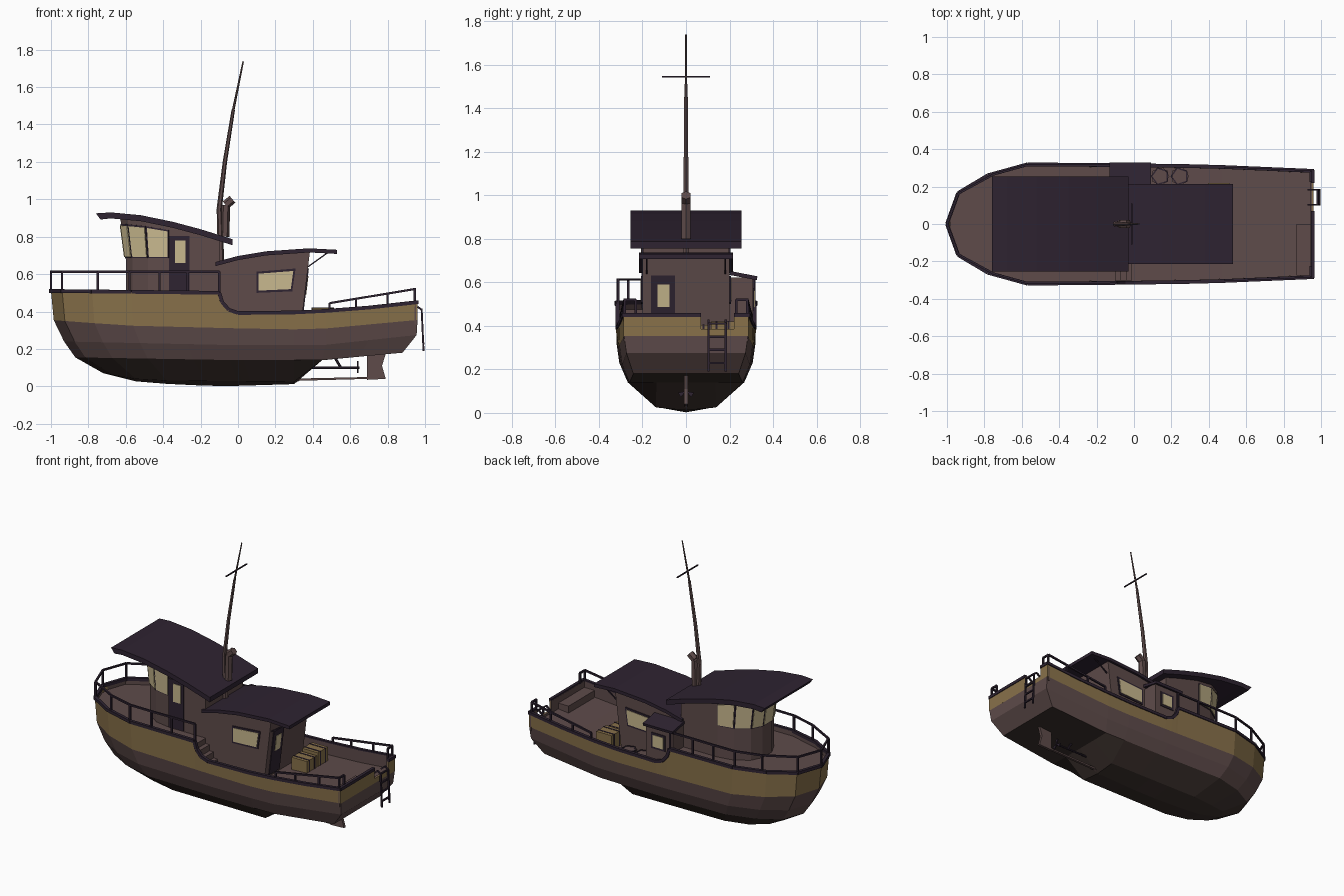
import bpy, bmesh, math
from mathutils import Vector as V

if "Cube" in bpy.data.objects:
    bpy.data.objects.remove(bpy.data.objects["Cube"])

def mat(name, h):
    m = bpy.data.materials.new(name)
    c = [int(h[i:i + 2], 16) / 255 for i in (0, 2, 4)]
    m.diffuse_color = [x / 12.92 if x < .04 else ((x + .055) / 1.055) ** 2.4 for x in c] + [1]
    m.use_nodes = True
    m.node_tree.nodes["Principled BSDF"].inputs["Base Color"].default_value = m.diffuse_color
    return m

BROWN = mat("brown_paint", "5E4B4A")
DARK = mat("dark_trim", "2E2331")
GOLD = mat("ochre_stripe", "88714A")
BOTTOM = mat("bottom_paint", "3C312D")
GLASS = mat("cream_glass", "C8B88E")

def mesh(name, verts, faces, mats, idx=None):
    me = bpy.data.meshes.new(name)
    me.from_pydata([tuple(v) for v in verts], [], faces)
    for m in mats if isinstance(mats, list) else [mats]:
        me.materials.append(m)
    if idx:
        me.polygons.foreach_set("material_index", idx)
    bm = bmesh.new()
    bm.from_mesh(me)
    bmesh.ops.remove_doubles(bm, verts=bm.verts, dist=.0005)
    bmesh.ops.recalc_face_normals(bm, faces=bm.faces)
    bm.to_mesh(me)
    bm.free()
    o = bpy.data.objects.new(name, me)
    bpy.context.collection.objects.link(o)
    return o

def prism(name, loop_a, loop_b, m):
    n = len(loop_a)
    f = [tuple(range(n)), tuple(range(n, 2 * n))]
    f += [(i, (i + 1) % n, (i + 1) % n + n, i + n) for i in range(n)]
    return mesh(name, list(loop_a) + list(loop_b), f, m)

def extrude(name, prof, y0, y1, m):
    return prism(name, [(x, y0, z) for x, z in prof], [(x, y1, z) for x, z in prof], m)

def box(name, x0, x1, y0, y1, z0, z1, m):
    return extrude(name, [(x0, z0), (x1, z0), (x1, z1), (x0, z1)], y0, y1, m)

def plate(name, quad, u0, u1, v0, v1, off, m):
    # thin plate on part of a four-cornered wall, raised away from the boat's middle
    a, b, c, d = map(V, quad)
    q = [a.lerp(b, u).lerp(d.lerp(c, u), v) for u, v in ((u0, v0), (u1, v0), (u1, v1), (u0, v1))]
    n = (q[1] - q[0]).cross(q[3] - q[0]).normalized()
    if n.dot((q[0] + q[2]) / 2 - V((-.1, 0, .5))) < 0:
        n = -n
    return prism(name, q, [p + n * off for p in q], m)

def tube(name, paths, r, m, sides=4, r_end=None):
    vs, fs = [], []
    for path in paths:
        n = len(path) - 1
        for i in range(n):
            p, q = V(path[i]), V(path[i + 1])
            rot = (q - p).to_track_quat('Z', 'Y')
            base = len(vs)
            for pt, k in ((p, i), (q, i + 1)):
                rr = r + ((r_end or r) - r) * k / n
                vs += [pt + rot @ V((rr * math.cos(t), rr * math.sin(t), 0))
                       for t in [2 * math.pi * (j + .5) / sides for j in range(sides)]]
            fs += [tuple(range(base, base + sides)), tuple(range(base + sides, base + 2 * sides))]
            fs += [(base + j, base + (j + 1) % sides, base + sides + (j + 1) % sides, base + sides + j)
                   for j in range(sides)]
    me = mesh(name, vs, fs, m)
    return me

def interp(t, x):
    if x <= t[0][0]:
        return t[0][1]
    for (a, p), (b, q) in zip(t, t[1:]):
        if x <= b:
            return p + (q - p) * (x - a) / (b - a)
    return t[-1][1]

# Hull: rows from sheer to keel (bow x, stern x, width factor, height curve)
X = [-1, -.94, -.78, -.57, -.3, -.1, -.085, -.05, 0, .3, .47, .7, .96]
W = [(-1, 0), (-.94, .17), (-.78, .265), (-.57, .323), (0, .318), (.4, .312), (.96, .288)]
SHEER = [(-1, .51), (-.1, .5), (-.085, .45), (-.05, .41), (0, .392), (.3, .395), (.6, .41), (.96, .45)]
ROWS = [(-1, .96, 1, SHEER),
        (-.985, .96, .99, [(-1, .355), (-.6, .325), (0, .31), (.4, .303), (.96, .355)]),
        (-.93, .955, .95, [(-.93, .24), (0, .22), (.45, .22), (.96, .275)]),
        (-.87, .88, .84, [(-.87, .155), (0, .14), (.45, .14), (.88, .18)]),
        (-.72, .88, .44, [(-.72, .07), (-.5, .032), (.3, .025), (.45, .14), (.88, .18)]),
        (-.72, .88, 0, [(-.72, .07), (-.52, .02), (-.1, 0), (.3, .012), (.45, .14), (.88, .18)])]

def hull_pt(row, x, s):
    xb, xs, w, zt = row
    nx = xb + (x + 1) / 1.3 * (.3 - xb) if x < .3 else .3 + (x - .3) / .66 * (xs - .3)
    return (nx, s * interp(W, x) * w, interp(zt, nx))

vs, fs, ids = [], [], []
for s in (1, -1):
    for k in range(5):
        for a, b in zip(X, X[1:]):
            i = len(vs)
            vs += [hull_pt(ROWS[k], a, s), hull_pt(ROWS[k], b, s),
                   hull_pt(ROWS[k + 1], b, s), hull_pt(ROWS[k + 1], a, s)]
            fs.append((i, i + 1, i + 2, i + 3))
            ids.append((0, 1, 1, 2, 2)[k])
for k in (1, 2):
    i = len(vs)
    vs += [hull_pt(ROWS[k + d], .96, s) for d, s in ((0, -1), (0, 1), (1, 1), (1, -1))]
    fs.append((i, i + 1, i + 2, i + 3))
    ids.append(1)
mesh("hull", vs, fs, [GOLD, BROWN, BOTTOM], ids)

# Transom with a gate opening
for n, y0, y1, z in (("left", -.288, .07, .45), ("gate", .07, .22, .385), ("right", .22, .288, .45)):
    box("transom_" + n, .952, .96, y0, y1, .354, z, GOLD)
    box("transom_lining_" + n, .944, .952, y0, y1, .33, z, BROWN)

# Decks with inner bulwark faces; raised foredeck and low aft deck
DECK = [(0, .315), (.3, .318), (.6, .332), (.96, .37)]
vs, fs = [], []
cols = [(-.985, .475)] + [(x, .475) for x in X[1:6]] + [(x, interp(DECK, x)) for x in X[5:]]
for x, dz in cols:
    w = max(interp(W, x) - .014, .02)
    t = interp(SHEER, x)
    x = min(x, .95)
    vs += [(x, -w, max(t, dz)), (x, -w, dz), (x, w, dz), (x, w, max(t, dz))]
for i in range(len(cols) - 1):
    fs += [(4 * i + j, 4 * i + j + 1, 4 * i + j + 5, 4 * i + j + 4) for j in range(3)]
mesh("decks", vs, fs, BROWN)

# Gunwale trim
def edge(x, s, dz=0, inset=.004):
    return (x, s * max(interp(W, x) - inset, 0), interp(SHEER, x) + dz)
tube("gunwale", [[edge(x, s) for x in X] for s in (1, -1)]
     + [[(.955, -.288, .45), (.955, .07, .45)], [(.955, .22, .45), (.955, .288, .45)]], .014, DARK)

# Wheelhouse with rounded front
ROOF1 = [(-.76, .925), (-.68, .93), (-.52, .915), (-.35, .88), (-.2, .84), (-.03, .787)]
half = [(-.6, .05), (-.565, .12), (-.48, .178), (-.37, .198), (-.1, .198)]
plan = [(x, -y) for x, y in half[::-1]] + half
def house_ring(level):
    out = []
    for x, y in plan:
        tx = x - .03 * max(0, min(1, (-.37 - x) / .23))
        out.append(V((x, y, (.47, .68)[level]) if level < 2 else (tx, y, interp(ROOF1, tx) - .02)))
    return out
r0, r1, r2 = [house_ring(i) for i in range(3)]
prism("wheelhouse_lower", r0, r1, BROWN)
prism("wheelhouse_upper", r1, r2, BROWN)
for i in range(1, 8):
    q = (r1[i], r1[i + 1], r2[i + 1], r2[i])
    plate("window_band", q, 0, 1, .03, .84, .004, DARK)
    plate("window_pane", q, .05, .95, .06, .8, .008, GLASS)
side = ((-.37, -.198, .48), (-.26, -.198, .48), (-.26, -.198, .805), (-.37, -.198, .805))
plate("wheelhouse_door", side, 0, 1, 0, 1, .006, DARK)
plate("wheelhouse_door_window", side, .3, .82, .55, .92, .009, GLASS)

# Roofs
def roof(name, pts, w, t):
    extrude(name, pts + [(x, z - t) for x, z in pts[::-1]], -w, w, DARK)
ROOF2 = [(-.12, .665), (0, .697), (.15, .722), (.38, .738), (.53, .73)]
front_lip = [(-.735, .892)]
extrude("wheelhouse_roof", ROOF1 + [(x, z - .032) for x, z in ROOF1[:0:-1]] + front_lip, -.255, .255, DARK)
roof("aft_cabin_roof", ROOF2, .215, .022)

# Aft cabin
extrude("aft_cabin", [(-.1, .31), (.335, .31), (.385, .725)]
        + [(x, z - .01) for x, z in ROOF2[2:0:-1]] + [(-.1, .66)], -.2, .2, BROWN)
for s in (-1, 1):
    q = [(x, s * .2, z) for x, z in ((.1, .5), (.29, .508), (.308, .63), (.1, .613))]
    plate("side_window_frame", q, 0, 1, 0, 1, .006, DARK)
    plate("side_window", q, .05, .95, .1, .9, .009, GLASS)
    tube("roof_brace", [[(.375, s * .18, .64), (.48, s * .18, .715)]], .005, DARK)
wall = ((.335, -.2, .32), (.335, .2, .32), (.385, .2, .73), (.385, -.2, .73))
plate("aft_door", wall, .1, .375, .03, .76, .006, DARK)
plate("aft_door_window", wall, .175, .31, .41, .66, .009, GLASS)

# Small side locker cabin
box("side_cabin", -.12, .08, .2, .308, .33, .622, BROWN)
plate("side_cabin_roof", [(-.13, .2, .634), (.09, .2, .634), (.09, .325, .61), (-.13, .325, .61)],
      0, 1, 0, 1, .018, DARK)
q = [(x, .308, z) for x, z in ((-.065, .47), (.04, .47), (.04, .575), (-.065, .575))]
plate("side_cabin_window_frame", q, 0, 1, 0, 1, .005, DARK)
plate("side_cabin_window", q, .13, .87, .13, .87, .008, GLASS)

# Steps between decks
for i in range(3):
    box("deck_step", -.1, -.07 + .03 * i, -.302, -.2, .31, .44 - .04 * i, BROWN)

# Mast, crossbar and exhaust
tube("mast", [[(-.09, 0, .66), (-.1, 0, .95), (-.07, 0, 1.2), (-.025, 0, 1.48)]], .017, BROWN, 6, .009)
tube("mast_tip", [[(-.025, 0, 1.48), (.028, 0, 1.738)]], .007, BROWN, 6, .004)
tube("mast_crossbar", [[(-.012, -.11, 1.545), (-.012, .11, 1.545)]], .005, DARK)
tube("exhaust_pipe", [[(-.07, 0, .8), (-.066, 0, .97), (-.03, 0, 1.0)]], .024, BROWN, 6)

# Rails: (rail height above gunwale varies at the stern)
fore = [-1, -.94, -.75, -.58, -.42, -.27, -.1]
aft = [.49, .63, .8, .945]
for s in (-1, 1):
    top = [edge(x, s, 0, .008)[:2] + (.613,) for x in fore]
    tube("bow_rail", [top] + [[edge(x, s, 0, .008), t] for x, t in zip(fore, top)], .008, DARK)
    top = [edge(x, s, 0, .008)[:2] + (.445 + (x - .49) * .165,) for x in aft]
    corner = (.945, s * .23, .52)
    tube("stern_rail", [top + [corner, (.945, s * .23, .45)]]
         + [[edge(x, s, 0, .008), t] for x, t in zip(aft, top)], .008, DARK)

# Boarding ladder
tube("ladder", [[(.93, y, .4), (.96, y, .425), (.982, y, .41), (.992, y, .19)] for y in (.103, .183)]
     + [[(x, .103, z), (x, .183, z)] for x, z in ((.991, .23), (.988, .29), (.985, .35), (.982, .41))], .007, DARK)

# Stern bench, crates and five-sided tubs
box("stern_bench", .868, .945, -.275, 0, .35, .408, BROWN)
for y, h in ((.0, .085), (.115, .1)):
    box("crate", .395, .51, y, y + .105, .32, .32 + h, GOLD)
    for d in (.02, .075):
        box("crate_strap", .393, .512, y + d, y + d + .01, .32, .322 + h, DARK)
for x in (.14, .245):
    tube("tub", [[(x, .255, .317), (x, .255, .385)]], .05, BROWN, 5)
    ring = [(x + .046 * math.cos(t * 1.2566 + .628), .255 + .046 * math.sin(t * 1.2566 + .628), .385) for t in range(6)]
    tube("tub_rim", [ring], .005, DARK)

# Skeg bar, rudder, shaft and propeller
extrude("skeg", [(.28, .012), (.33, .03), (.7, .04), (.7, .05), (.33, .042)], -.008, .008, BROWN)
extrude("rudder", [(.69, .165), (.79, .175), (.77, .11), (.79, .04), (.69, .035)], -.009, .009, BROWN)
tube("propeller_shaft", [[(.38, 0, .1), (.65, 0, .1)], [(.52, 0, .15), (.55, 0, .1)]], .007, DARK, 6)
for a in (0, 2.094, 4.189):
    c, s = math.cos(a), math.sin(a)
    prism("propeller_blade", [(.636, 0, .1), (.636, .035 * s - .012 * c, .1 + .035 * c + .012 * s),
                              (.636, .035 * s + .012 * c, .1 + .035 * c - .012 * s)],
          [(.643, 0, .1), (.643, .035 * s - .012 * c, .1 + .035 * c + .012 * s),
           (.643, .035 * s + .012 * c, .1 + .035 * c - .012 * s)], DARK)
